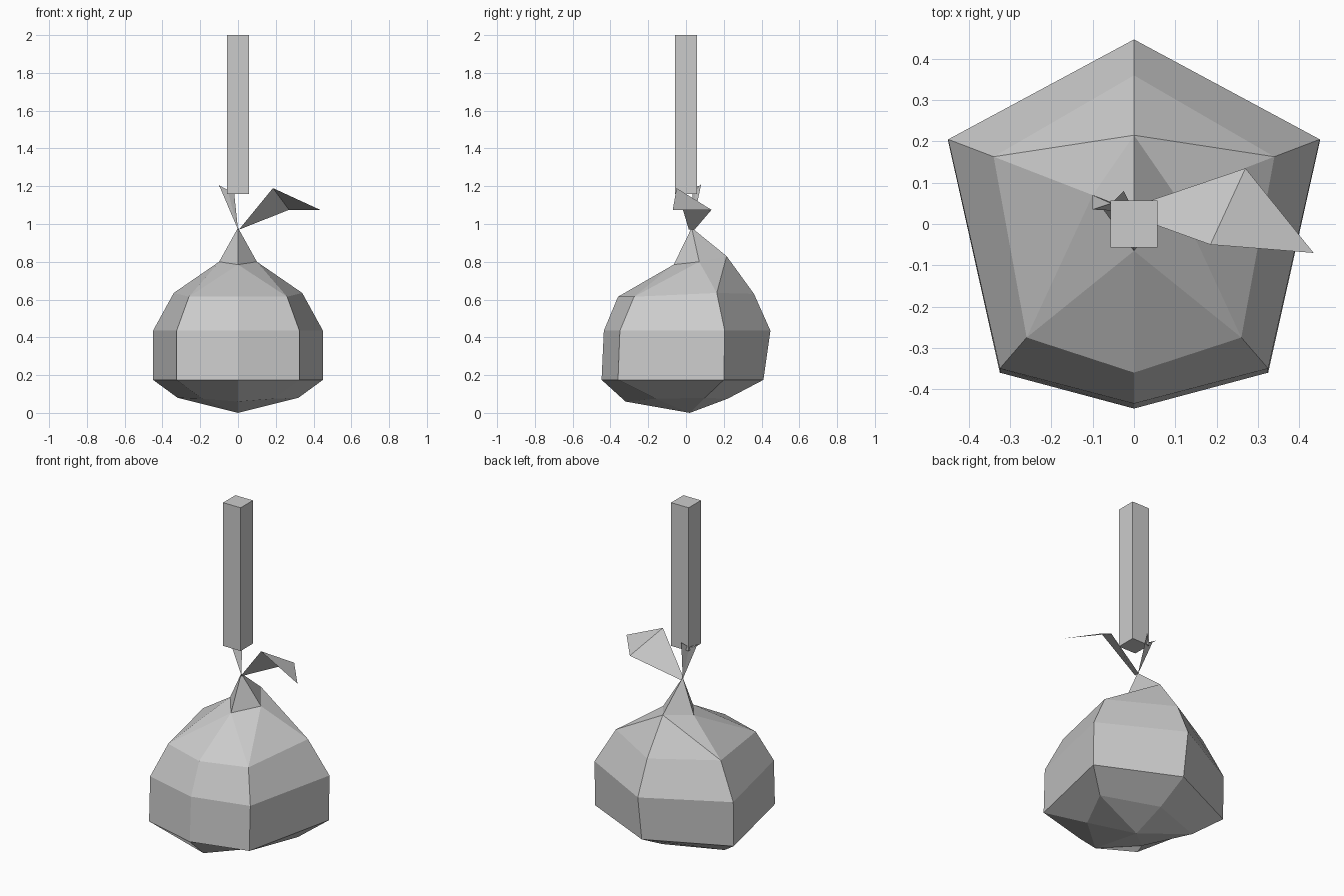
import bpy, bmesh

if "Cube" in bpy.data.objects:
    bpy.data.objects.remove(bpy.data.objects["Cube"])

grey = bpy.data.materials.new("plain grey")
grey.diffuse_color = (0.6, 0.6, 0.6, 1)
grey.use_nodes = True
grey.node_tree.nodes["Principled BSDF"].inputs["Base Color"].default_value = grey.diffuse_color


def build(name, verts, faces, closed=False):
    """Make a flat-shaded mesh object from a few points and faces."""
    mesh = bpy.data.meshes.new(name)
    mesh.from_pydata(verts, [], faces)
    mesh.materials.append(grey)
    if closed:
        bm = bmesh.new()
        bm.from_mesh(mesh)
        bmesh.ops.recalc_face_normals(bm, faces=bm.faces)
        bm.to_mesh(mesh)
        bm.free()
    obj = bpy.data.objects.new(name, mesh)
    bpy.context.collection.objects.link(obj)
    return obj


# Sack: six-sided rings, each given as half: back, back side, front side, front
half_rings = [
    [(0, .22, .075), (.32, .10, .08), (.19, -.16, .075), (0, -.32, .06)],
    [(0, .41, .175), (.45, .20, .175), (.325, -.36, .175), (0, -.447, .175)],
    [(0, .447, .435), (.45, .205, .435), (.325, -.35, .435), (0, -.435, .435)],
    [(0, .36, .63), (.34, .163, .635), (.26, -.275, .615), (0, -.36, .615)],
]
verts = []
for back, side, corner, front in half_rings:
    mirror = [(-x, y, z) for x, y, z in (corner, side)]
    verts += [back, side, corner, front] + mirror
faces = []
for r in range(3):
    for i in range(6):
        a, b = r * 6 + i, r * 6 + (i + 1) % 6
        faces.append((a, b, b + 6, a + 6))

# Sack bottom point
verts.append((0, .02, 0))
faces += [((i + 1) % 6, i, 24) for i in range(6)]

# Sack shoulders: four neck points, then the tied tip
verts += [(0, .215, .83), (.1, .07, .8), (0, -.065, .785), (-.1, .07, .8), (0, .03, .98)]
nb, nr, nf, nl, tip = range(25, 30)
faces += [(18, 19, nb), (19, nr, nb), (19, 20, nr), (20, nf, nr), (20, 21, nf),
          (21, 22, nf), (22, nl, nf), (22, 23, nl), (23, nb, nl), (23, 18, nb)]
faces += [(nb, nr, tip), (nr, nf, tip), (nf, nl, tip), (nl, nb, tip)]
build("sack", verts, faces, closed=True)

# Large loose flap of cloth above the knot
build("large_flap",
      [(.005, .015, .97), (.005, .045, .97), (.185, -.05, 1.19), (.27, .135, 1.075), (.435, -.07, 1.075)],
      [(0, 1, 3, 2), (2, 3, 4)])

# Small folded flap
build("small_flap",
      [(0, .03, .97), (-.1, .035, 1.205), (-.055, .05, 1.18), (-.025, .08, 1.21), (-.1, .07, 1.2)],
      [(0, 2, 1), (0, 3, 2), (1, 2, 4)])

# Square post
bpy.ops.mesh.primitive_cube_add(size=1, location=(0, 0, 1.58))
post = bpy.context.object
post.name = "post"
post.scale = (.114, .114, .84)
post.data.materials.append(grey)
